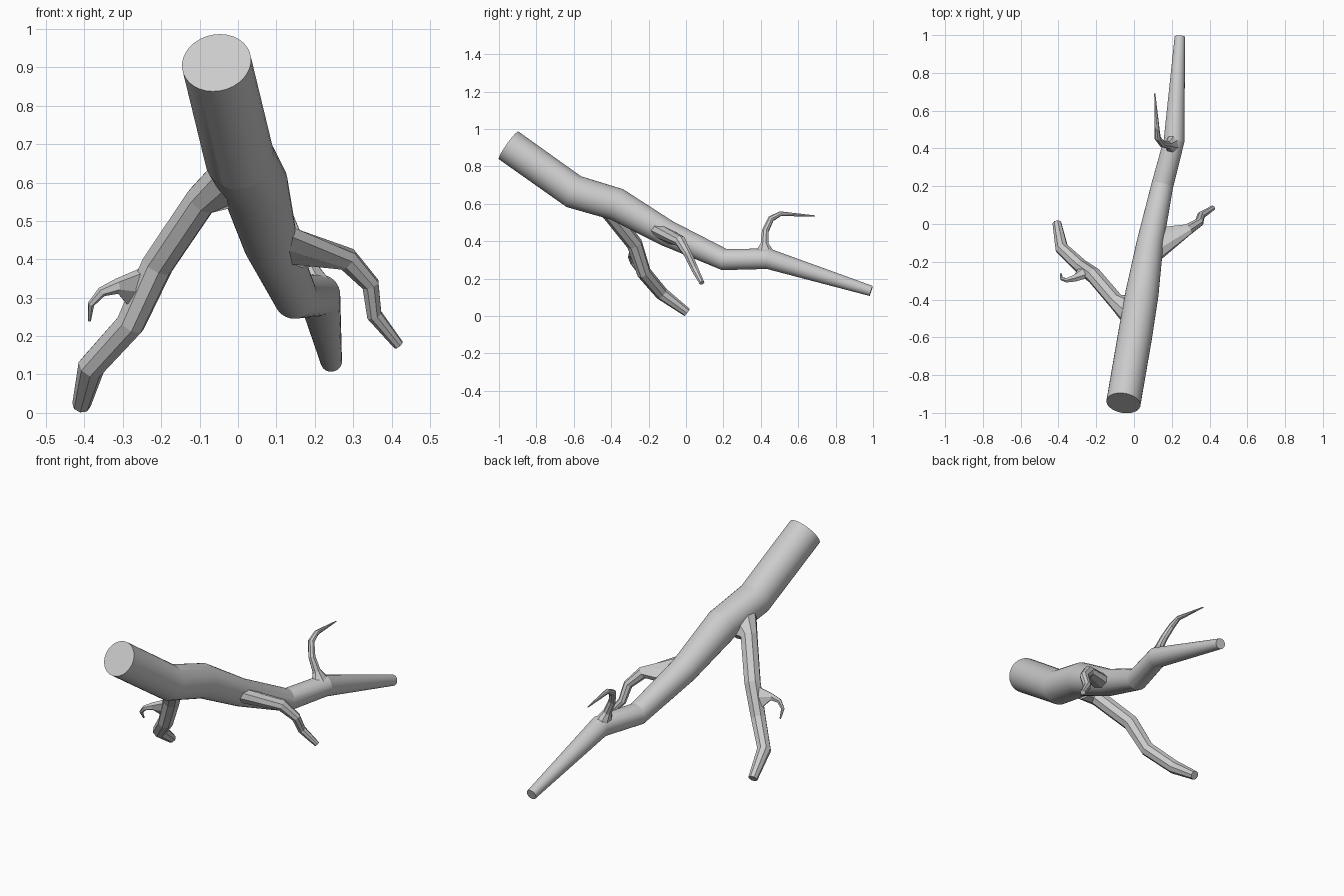
import bpy, bmesh, math
from mathutils import Vector


def limb(name, path, sides, along, stretch=1.0, smooth=False):
    """Tapered tube through (x, y, z, radius); first ring can be stretched along 'along'."""
    pts = [Vector(p[:3]) for p in path]
    bm = bmesh.new()
    rings = []
    u = Vector(along).normalized()
    for i, p in enumerate(pts):
        t = Vector((0, 0, 0))
        if i > 0:
            t += (p - pts[i - 1]).normalized()
        if i < len(pts) - 1:
            t += (pts[i + 1] - p).normalized()
        t.normalize()
        if i == 0 and stretch != 1.0:
            # flared collar lies along the parent limb
            v = t.cross(u).normalized()
            a = u
        else:
            u = (u - t * u.dot(t)).normalized()
            v = t.cross(u)
            a = u
        r = path[i][3]
        k = stretch if i == 0 else 1.0
        rings.append([bm.verts.new(p + a * r * k * math.cos(q) + v * r * math.sin(q))
                      for q in (2 * math.pi * (j + 0.5) / sides for j in range(sides))])
    for r0, r1 in zip(rings, rings[1:]):
        for j in range(sides):
            n = (j + 1) % sides
            bm.faces.new((r0[j], r0[n], r1[n], r1[j]))
    bm.faces.new(rings[0][::-1])
    bm.faces.new(rings[-1])
    bmesh.ops.recalc_face_normals(bm, faces=bm.faces[:])
    me = bpy.data.meshes.new(name)
    bm.to_mesh(me)
    bm.free()
    ob = bpy.data.objects.new(name, me)
    bpy.context.collection.objects.link(ob)
    if smooth:
        bpy.ops.object.select_all(action='DESELECT')
        ob.select_set(True)
        bpy.context.view_layer.objects.active = ob
        bpy.ops.object.shade_smooth_by_angle(angle=math.radians(15))
    return ob


# Main bough
limb("main_bough", [
    (-0.056, -0.948, 0.912, 0.091),
    (0.004, -0.60, 0.665, 0.091),
    (0.042, -0.37, 0.597, 0.088),
    (0.085, -0.10, 0.442, 0.071),
    (0.150, 0.205, 0.302, 0.058),
    (0.212, 0.44, 0.306, 0.055),
    (0.243, 0.99, 0.134, 0.028)], 32, (1, 0, 0), smooth=True)

# Left side branch and its hooked twig
limb("left_branch", [
    (-0.035, -0.46, 0.60, 0.052),
    (-0.095, -0.41, 0.555, 0.044),
    (-0.21, -0.275, 0.385, 0.043),
    (-0.28, -0.225, 0.232, 0.039),
    (-0.382, -0.13, 0.120, 0.036),
    (-0.408, 0.005, 0.020, 0.024)], 8, (0.1, 0.8, -0.55), 1.9)
limb("left_twig", [
    (-0.25, -0.25, 0.325, 0.026),
    (-0.315, -0.288, 0.330, 0.020),
    (-0.355, -0.298, 0.315, 0.013),
    (-0.383, -0.290, 0.283, 0.009),
    (-0.387, -0.262, 0.240, 0.004)], 6, (-0.07, 0.05, -0.15), 2.9)

# Right side branch
limb("right_branch", [
    (0.125, -0.12, 0.44, 0.040),
    (0.285, -0.03, 0.400, 0.031),
    (0.345, 0.008, 0.335, 0.024),
    (0.355, 0.045, 0.255, 0.021),
    (0.418, 0.085, 0.177, 0.014)], 8, (0.2, 0.8, -0.4), 3.0)

# Upright twig near the tip
limb("upper_twig", [
    (0.205, 0.43, 0.325, 0.045),
    (0.182, 0.42, 0.385, 0.022),
    (0.150, 0.424, 0.455, 0.019),
    (0.125, 0.455, 0.520, 0.017),
    (0.122, 0.505, 0.547, 0.013),
    (0.110, 0.69, 0.535, 0.003)], 8, (0.15, 1, -0.2), 1.5)
